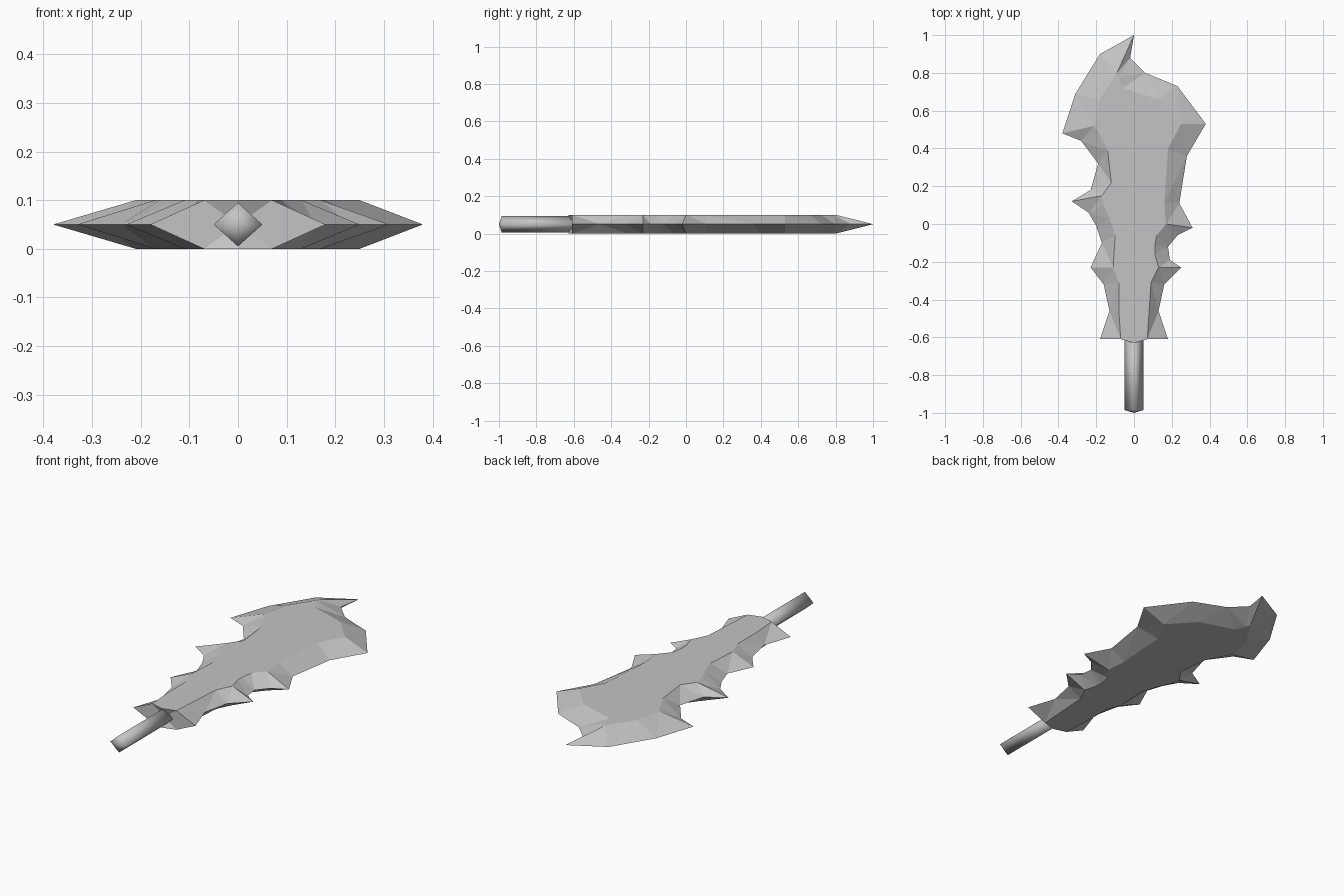
import bpy
import bmesh
from mathutils import Matrix, Vector

if "Cube" in bpy.data.objects:
    bpy.data.objects.remove(bpy.data.objects["Cube"], do_unlink=True)

THICKNESS = 0.1

# Clockwise from the tip, in hundredths: edge x, edge y, flat-face x, flat-face y
OUTLINE = [
    (0, 100, -9, 80), (-2, 88, -8, 78), (6, 80, -6, 72), (23, 73, 13, 66),
    (38, 53, 25, 53), (28, 36, 18, 40), (24, 11, 16, 11), (31, -2, 17, 0),
    (23, -6, 12, -6), (18, -12, 11, -12), (19, -19, 11, -16), (25, -23, 13, -23),
    (16, -32, 9, -31), (13, -46, 8, -46), (18, -61, 7, -61), (0, -61, 0, -63),
    (-18, -61, -7, -61), (-13, -46, -8, -46), (-16, -32, -8, -31),
    (-23, -23, -11, -23), (-17, -10, -10, -6), (-20, -1, -13, 3),
    (-24, 6, -16, 10), (-33, 12, -17, 15), (-23, 18, -12, 22),
    (-19, 32, -14, 39), (-28, 44, -19, 49), (-38, 48, -21, 52),
    (-31, 69, -18, 66), (-18, 90, -11, 77),
]


def make_material(name, color):
    material = bpy.data.materials.new(name)
    material.use_nodes = True
    material.diffuse_color = color
    material.node_tree.nodes["Principled BSDF"].inputs["Base Color"].default_value = color
    return material


def finish(bm, name, material, smooth=False):
    bmesh.ops.recalc_face_normals(bm, faces=bm.faces)
    for face in bm.faces:
        face.smooth = smooth
    mesh = bpy.data.meshes.new(name)
    bm.to_mesh(mesh)
    bm.free()
    mesh.materials.append(material)
    obj = bpy.data.objects.new(name, mesh)
    bpy.context.scene.collection.objects.link(obj)
    return obj


def ring(bm, points, z):
    return [bm.verts.new((x / 100, y / 100, z)) for x, y in points]


def bridge(bm, first, second):
    count = len(first)
    for i in range(count):
        j = (i + 1) % count
        bm.faces.new((first[i], first[j], second[j], second[i]))


stone = make_material("grey stone", (0.55, 0.55, 0.55, 1))

# Chipped blade: a jagged middle edge bevelled to two flat faces
bm = bmesh.new()
edge = ring(bm, [p[:2] for p in OUTLINE], THICKNESS / 2)
for height in (0, THICKNESS):
    flat = ring(bm, [p[2:] for p in OUTLINE], height)
    bridge(bm, edge, flat)
    bm.faces.new(flat)
bmesh.ops.triangulate(bm, faces=bm.faces[:])
finish(bm, "blade", stone)

# Four-sided handle with a shallow pointed butt
bm = bmesh.new()
start, end, butt = -0.58, -0.985, -1.0
middle = Vector((0, (start + end) / 2, THICKNESS / 2))
bmesh.ops.create_cone(
    bm, cap_ends=True, segments=4, radius1=0.05, radius2=0.05, depth=start - end,
    matrix=Matrix.Translation(middle) @ Matrix.Rotation(1.5707963, 4, "X"),
)
for vert in bm.verts:
    vert.co.z = middle.z + (vert.co.z - middle.z) * 0.9
cap = min(bm.faces, key=lambda face: face.calc_center_median().y)
poked = bmesh.ops.poke(bm, faces=[cap])
poked["verts"][0].co.y = butt
finish(bm, "handle", stone, smooth=True)
